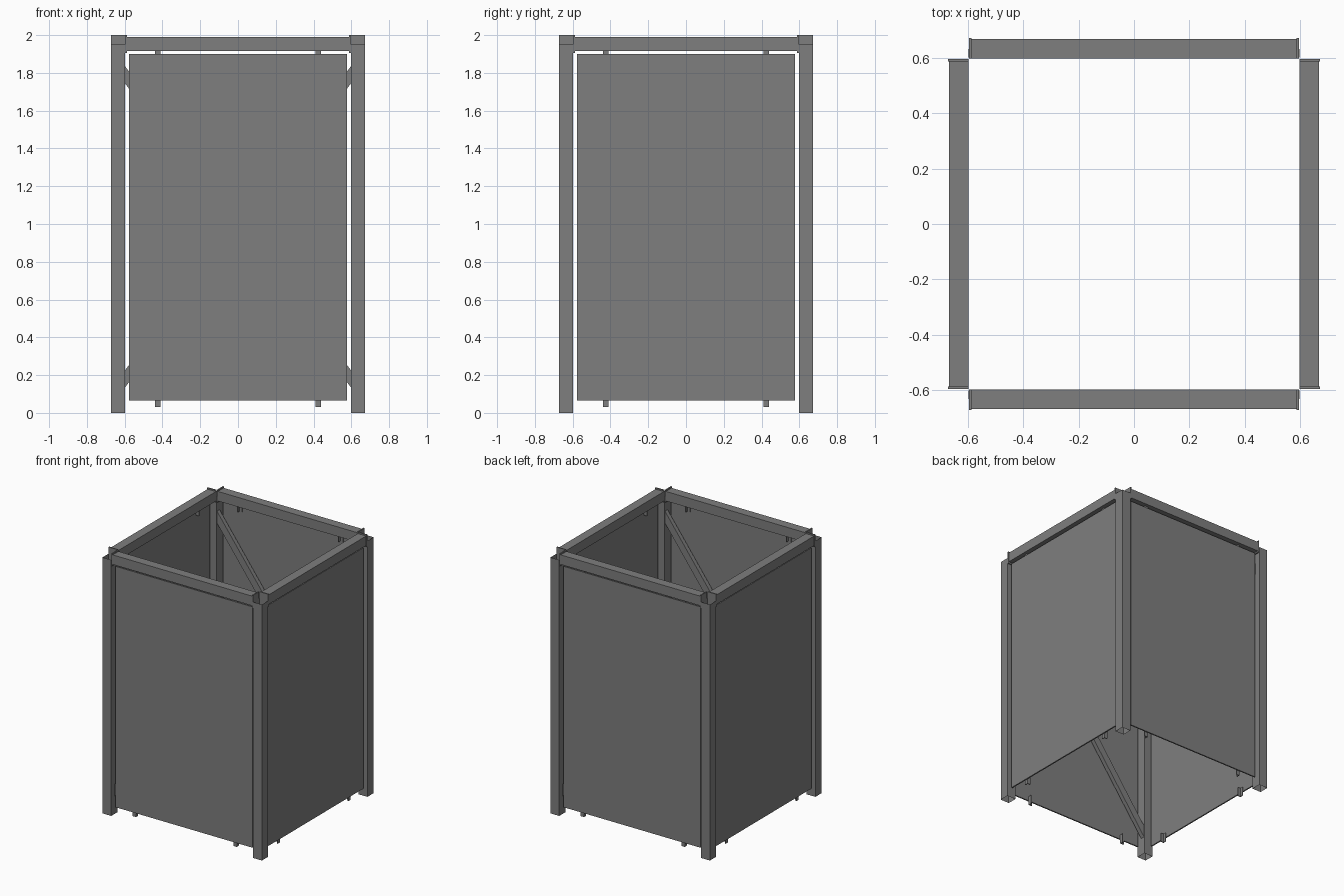
import bpy, bmesh
from math import pi, atan2, hypot
from mathutils import Matrix, Vector

cube = bpy.data.objects.get("Cube")
if cube:
    bpy.data.objects.remove(cube, do_unlink=True)

steel = bpy.data.materials.new("grey_steel")
steel.use_nodes = True
colour = (0.21, 0.21, 0.21, 1)
steel.diffuse_color = colour
steel.node_tree.nodes["Principled BSDF"].inputs["Base Color"].default_value = colour

OUT, INN = 0.672, 0.598     # outer and inner faces of the frame
MID, WID = (OUT + INN) / 2, OUT - INN
POST_TOP = 1.95


def add_box(bm, lo, hi, turn=Matrix()):
    """Box between two corners, then moved by a matrix."""
    lo, hi = Vector(lo), Vector(hi)
    place = turn @ Matrix.Translation((lo + hi) / 2) @ Matrix.Diagonal((*(hi - lo), 1))
    return bmesh.ops.create_cube(bm, size=1, matrix=place)["verts"]


def finish(bm, name, angle=0):
    bm.transform(Matrix.Rotation(angle, 4, "Z"))
    mesh = bpy.data.meshes.new(name)
    bm.to_mesh(mesh)
    bm.free()
    mesh.materials.append(steel)
    obj = bpy.data.objects.new(name, mesh)
    bpy.context.collection.objects.link(obj)


def post(name, angle):
    # square sheet tube, open at both ends
    bm = bmesh.new()
    add_box(bm, (INN, -OUT, 0), (OUT, -INN, POST_TOP))
    caps = [f for f in bm.faces if abs(f.normal.z) > 0.9]
    bmesh.ops.delete(bm, geom=caps, context="FACES_ONLY")
    finish(bm, name, angle)


def beam(name, angle):
    # top rail with an upright plate at each end
    bm = bmesh.new()
    end = INN - 0.01
    add_box(bm, (-end, -OUT + 0.004, 1.917), (end, -INN, 1.99))
    for s in (-1, 1):
        a, b = sorted((s * end, s * (INN - 0.001)))
        add_box(bm, (a, -OUT, 1.905), (b, -INN, 2.0))
    finish(bm, name, angle)


def panel(name, angle):
    # thin infill sheet
    bm = bmesh.new()
    add_box(bm, (-0.577, -0.652, 0.065), (0.577, -0.642, 1.9))
    finish(bm, name, angle)


def tabs(name, angle):
    # angle clips above and below the sheet
    bm = bmesh.new()
    for x in (-0.425, 0.425):
        for low, high in ((0.03, 0.1), (1.865, 1.92)):
            add_box(bm, (x - 0.014, -0.642, low), (x + 0.014, -0.636, high))
            add_box(bm, (x + 0.008, -0.642, low), (x + 0.014, -0.616, high))
    finish(bm, name, angle)


def brace(name, angle):
    # diagonal bar behind the sheet, ends cut flush with the posts
    bm = bmesh.new()
    run, rise = 2 * INN, 1.61
    half = hypot(run, rise) / 2 + 0.05
    tilt = Matrix.Translation((0, -0.617, 0.985)) @ Matrix.Rotation(-atan2(rise, run), 4, "Y")
    add_box(bm, (-half, -0.016, -0.027), (half, 0.016, 0.027), tilt)
    for s in (-1, 1):
        geom = bm.verts[:] + bm.edges[:] + bm.faces[:]
        cut = bmesh.ops.bisect_plane(bm, geom=geom, plane_co=(s * INN, 0, 0),
                                     plane_no=(s, 0, 0), clear_outer=True)
        edges = [e for e in cut["geom_cut"] if isinstance(e, bmesh.types.BMEdge)]
        bmesh.ops.contextual_create(bm, geom=edges)
    finish(bm, name, angle)


# four identical walls turned around the centre
for i, side in enumerate(("front", "left", "back", "right")):
    turn = i * pi / 2
    post(side + "_post", turn)
    beam(side + "_beam", turn)
    panel(side + "_panel", turn)
    tabs(side + "_tabs", turn)
    if side in ("front", "back"):
        brace(side + "_brace", turn)
